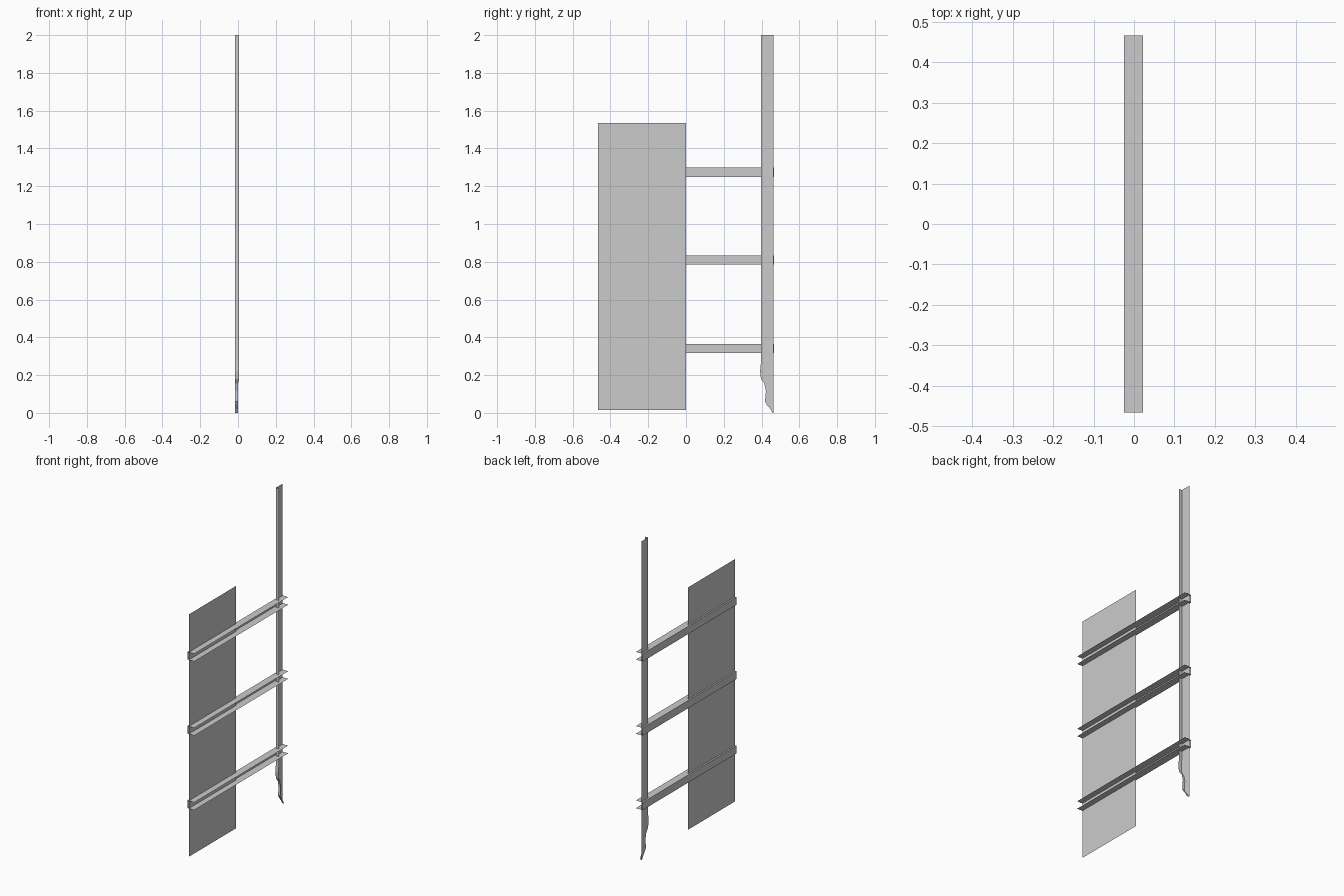
import bpy

cube = bpy.data.objects.get("Cube")
if cube:
    bpy.data.objects.remove(cube)

# Single painted metal colour
metal = bpy.data.materials.new("grey_metal")
metal.use_nodes = True
GREY = (0.6, 0.6, 0.6, 1)
metal.diffuse_color = GREY
metal.node_tree.nodes["Principled BSDF"].inputs["Base Color"].default_value = GREY


def sheet(name, sections):
    """Thin folded sheet lofted through open cross-sections."""
    n = len(sections[0])
    verts = [p for s in sections for p in s]
    faces = [(r * n + i, r * n + i + 1, (r + 1) * n + i + 1, (r + 1) * n + i)
             for r in range(len(sections) - 1) for i in range(n - 1)]
    mesh = bpy.data.meshes.new(name)
    mesh.from_pydata(verts, [], faces)
    mesh.materials.append(metal)
    obj = bpy.data.objects.new(name, mesh)
    bpy.context.collection.objects.link(obj)
    return obj


HALF = 0.466    # half the fence length
PLATE_X = -0.015

# Flat panel
sheet("panel", [[(PLATE_X, y, 0.015), (PLATE_X, y, 1.535)] for y in (-HALF, 0)])

# Three U-channel rails, open towards +x
for name, z in (("lower_rail", 0.318), ("middle_rail", 0.785), ("upper_rail", 1.25)):
    top = z + 0.048
    sheet(name, [[(0.022, y, z), (-0.025, y, z), (-0.025, y, top), (0.022, y, top)]
                 for y in (-HALF, HALF)])

# Angle post: (front edge y, z, flange edge x), torn away at the foot
tear = [(0.398, 2.0, 0.006), (0.398, 0.28, 0.006), (0.392, 0.22, 0.006),
        (0.397, 0.18, 0.006), (0.415, 0.155, 0.0), (0.423, 0.115, 0.0),
        (0.418, 0.06, 0.0), (0.431, 0.04, 0.0), (0.447, 0.02, 0.0),
        (0.458, 0.0, 0.0)]
sheet("post", [[(x, y, z), (PLATE_X, y, z), (PLATE_X, 0.463, z)]
               for y, z, x in tear])
